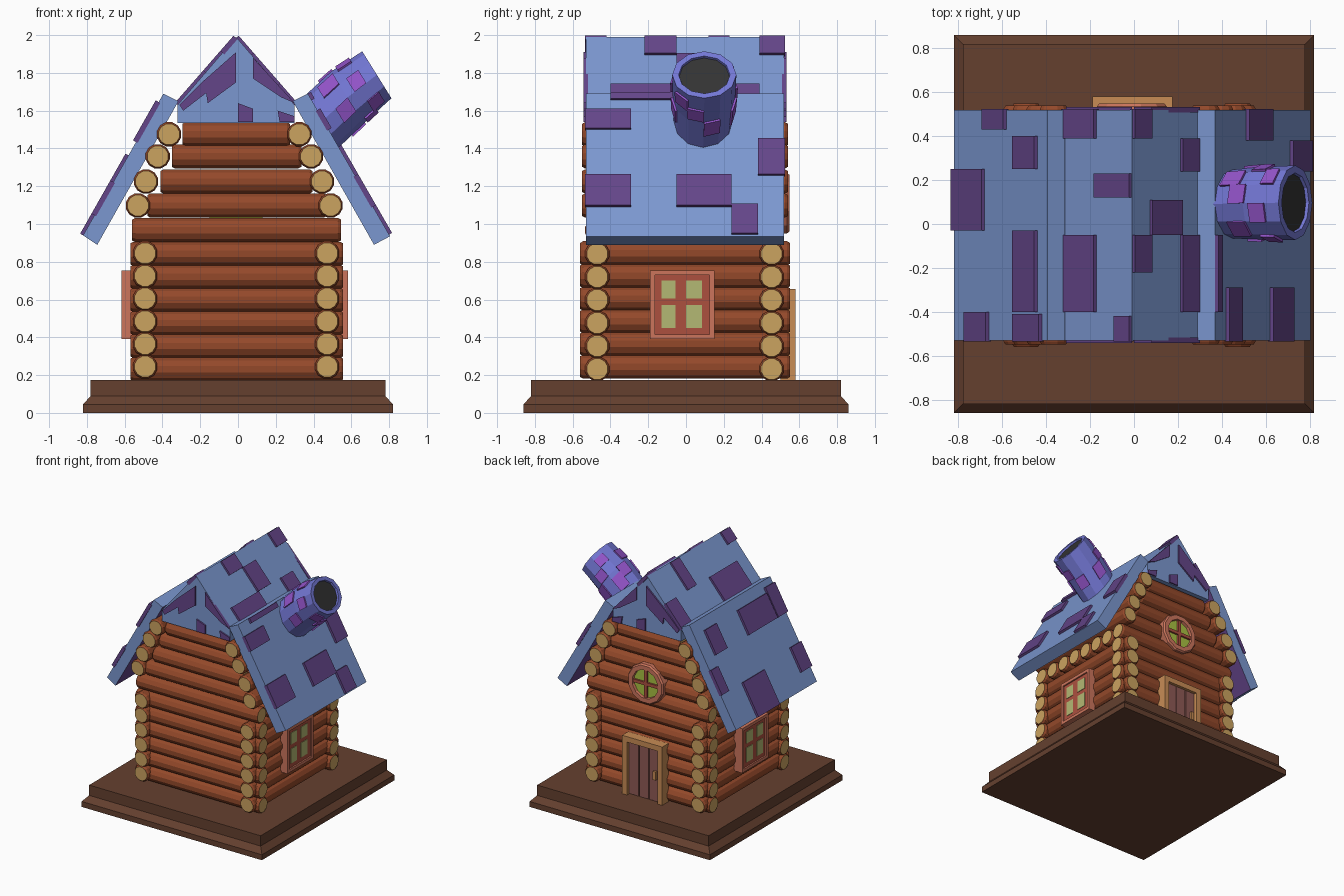
import bpy, bmesh
from math import sin, cos, pi
from mathutils import Vector as V

if "Cube" in bpy.data.objects:
    bpy.data.objects.remove(bpy.data.objects["Cube"])


def mat(name, hexcode):
    m = bpy.data.materials.new(name)
    c = [int(hexcode[i:i + 2], 16) / 255 for i in (0, 2, 4)]
    m.diffuse_color = [((v + .055) / 1.055) ** 2.4 for v in c] + [1]
    m.use_nodes = True
    m.node_tree.nodes["Principled BSDF"].inputs["Base Color"].default_value = m.diffuse_color
    return m


BARK, TAN, BASE = mat("bark", "94492A"), mat("cut_wood", "CBA360"), mat("base_wood", "65402F")
BLUE, PURPLE = mat("roof_blue", "7B97D0"), mat("roof_purple", "644589")
STONE, LILAC, SOOT = mat("chimney_blue", "7478D6"), mat("chimney_lilac", "9555CC"), mat("soot", "333333")
TRIM, RED, GLASS = mat("window_trim", "CC755C"), mat("window_red", "AC503F"), mat("glass", "B4B873")
OAK, PLANK, LIME = mat("door_frame", "C88C55"), mat("door_plank", "8F5A55"), mat("round_glass", "A9C042")


def finish(name, bm, *mats):
    bmesh.ops.recalc_face_normals(bm, faces=bm.faces)
    me = bpy.data.meshes.new(name)
    bm.to_mesh(me)
    bm.free()
    for m in mats:
        me.materials.append(m)
    ob = bpy.data.objects.new(name, me)
    bpy.context.collection.objects.link(ob)
    return ob


def loft(name, rings, *mats):
    """Skin rings of points; the two caps use the last material."""
    bm = bmesh.new()
    vs = [[bm.verts.new(p) for p in r] for r in rings]
    n = len(rings[0])
    for a, b in zip(vs, vs[1:]):
        for i in range(n):
            bm.faces.new((a[i], a[(i + 1) % n], b[(i + 1) % n], b[i]))
    for r in (vs[0], vs[-1]):
        bm.faces.new(r).material_index = len(mats) - 1
    return finish(name, bm, *mats)


def prism(name, pts, y0, y1, m):
    """Extrude an xz profile along y."""
    return loft(name, [[(x, y, z) for x, z in pts] for y in (y0, y1)], m)


def box(name, x0, x1, y0, y1, z0, z1, m):
    return prism(name, [(x0, z0), (x1, z0), (x1, z1), (x0, z1)], y0, y1, m)


def log(name, axis, lo, hi, other, z, r=.066):
    """Chamfered 12-sided log along axis x or y with pale cut ends."""
    rings = []
    for t, k in ((lo, r - .009), (lo + .015, r), (hi - .015, r), (hi, r - .009)):
        ring = []
        for i in range(12):
            a = (i + .5) * pi / 6
            p, q = other + k * cos(a), z + k * sin(a)
            ring.append((t, p, q) if axis == 'x' else (p, t, q))
        rings.append(ring)
    return loft(name, rings, BARK, TAN)


# Stepped plinth
loft("base", [[(sx * w, sy * d, z) for sx, sy in ((-1, -1), (1, -1), (1, 1), (-1, 1))]
              for w, d, z in ((.82, .86, 0), (.82, .86, .045), (.78, .82, .09), (.78, .82, .175))], BASE)

# Log walls
for i in range(6):
    for y in (-.47, .453):
        log("end_wall_log", 'x', -.57, .557, y, .232 + i * .122)
    for x in (-.492, .472):
        log("side_wall_log", 'y', -.56, .55, x, .245 + i * .12)

# Row of ceiling beams whose ends show under the eaves
for i in range(8):
    log("ceiling_beam", 'x', -.56, .545, -.47 + i * .923 / 7, .968)

# Stepped gable logs and the purlins closing each step
for z, x0, x1, p0, p1 in ((1.098, -.48, .47, -.53, .49), (1.225, -.41, .395, -.487, .445),
                          (1.358, -.35, .335, -.425, .387), (1.475, -.295, .275, -.365, .325)):
    for y in (-.47, .453):
        log("gable_log", 'x', x0, x1, y, z)
    for x in (p0, p1):
        log("purlin", 'y', -.55, .54, x, z)

# Roof cap and the two lower slabs
Y0, Y1 = -.53, .52
prism("roof_cap", [(-.01, 1.99), (-.32, 1.63), (-.32, 1.535), (.3, 1.535), (.3, 1.63)], Y0, Y1, BLUE)
slabs = {"left": [(-.395, 1.69), (-.82, .94), (-.745, .89), (-.315, 1.65)],
         "right": [(.37, 1.69), (.805, .935), (.72, .89), (.29, 1.65)]}
for side, q in slabs.items():
    ob = prism(side + "_roof_slab", q, Y0, Y1, BLUE)
    ob.data.materials.append(PURPLE)
    for f in ob.data.polygons:      # underside
        if f.normal.z < -.3 and f.area > .6:
            f.material_index = 1


def shingles(name, top, bottom, rows):
    """Raised patches on a roof plane, given by x range and y range."""
    a, b = V(top), V(bottom)
    d = (b - a).normalized()
    n = V((-d.y, d.x))
    n = n if n.y > 0 else -n
    for x0, x1, y0, y1 in rows:
        p, q = (a + (b - a) * ((x - a.x) / (b.x - a.x)) for x in (x0, x1))
        prism(name, [p - n * .01, q - n * .01, q + n * .018, p + n * .018], y0, y1, PURPLE)


shingles("cap_shingle", (-.01, 1.985), (.3, 1.63), [
    (.21, .3, .24, .39), (.07, .21, -.05, .11), (-.01, .07, -.22, -.05),
    (.21, .3, -.4, -.05), (-.01, .07, .39, .525)])
shingles("cap_shingle", (-.01, 1.985), (-.32, 1.63), [
    (-.32, -.17, .39, .525), (-.17, -.01, .12, .23), (-.32, -.17, -.4, -.05), (-.08, -.01, -.535, -.42)])
shingles("right_shingle", slabs["right"][0], slabs["right"][1], [
    (.37, .39, -.4, -.05), (.42, .48, -.535, -.29), (.51, .62, .38, .525), (.62, .715, -.535, -.29),
    (.62, .715, -.05, .24), (.71, .8, .24, .38)])
shingles("left_shingle", slabs["left"][0], slabs["left"][1], [
    (-.82, -.68, -.03, .25), (-.68, -.58, .43, .525), (-.54, -.44, .25, .4), (-.54, -.44, -.4, -.03),
    (-.76, -.66, -.535, -.4), (-.54, -.42, -.535, -.41)])

# Patches on both gable triangles
for pts in ([(-.18, 1.76), (-.01, 1.91), (-.01, 1.75), (-.16, 1.64)],
            [(-.31, 1.63), (-.18, 1.76), (-.16, 1.7), (-.29, 1.6)],
            [(.08, 1.88), (.3, 1.64), (.23, 1.67), (.08, 1.77)],
            [(0, 1.54), (.08, 1.54), (.08, 1.61), (0, 1.64)],
            [(.21, 1.6), (.3, 1.57), (.3, 1.54), (.22, 1.54)]):
    for y in (Y0, Y1):
        prism("gable_patch", pts, y - .012, y + .012, PURPLE)

# Leaning chimney
U, N, SIDES = V((.53, 0, -.85)), V((.85, 0, .53)), 12
STATIONS = [((.42, .09, 1.52), .155, .165), ((.58, .095, 1.67), .165, .162), ((.735, .097, 1.79), .17, .146)]


def chimney_pt(t, a, k=1.0):
    i = min(int(t * 2), 1)
    f = t * 2 - i
    (c0, y0, u0), (c1, y1, u1) = STATIONS[i:i + 2]
    c = V(c0).lerp(V(c1), f)
    return c + V((0, 1, 0)) * cos(a) * k * (y0 + (y1 - y0) * f) + U * sin(a) * k * (u0 + (u1 - u0) * f)


def chimney_ring(t, k=1.0, sink=0.0):
    return [chimney_pt(t, 2 * pi * i / SIDES, k) - N * sink for i in range(SIDES)]


loft("chimney", [chimney_ring(0), chimney_ring(.5), chimney_ring(1), chimney_ring(1, .8),
                 chimney_ring(1, .78, .015)], STONE, SOOT)
for t0, t1, s in ((.25, .5, 0), (.3, .52, 2), (.55, .75, 3), (.3, .5, 5), (.62, .82, 6), (.25, .5, 7),
                  (.58, .8, 8), (.72, .9, 10), (.3, .52, 9), (.5, .7, 11), (.15, .42, 10), (.7, .9, 4)):
    a0, a1 = 2 * pi * s / SIDES, 2 * pi * (s + 1) / SIDES
    loft("chimney_brick", [[chimney_pt(t, a, k) for t, a in ((t0, a0), (t1, a0), (t1, a1), (t0, a1))]
                           for k in (.97, 1.07)], LILAC)

# Side windows: red panel, raised trim, four panes
for wall, face, name in ((.52, .57, "right_window"), (-.54, -.605, "left_window")):
    s = .012 if face > 0 else -.012
    box(name + "_panel", wall, face, -.18, .14, .4, .745, RED)
    for y0, y1, z0, z1 in ((-.19, -.165, .39, .755), (.125, .15, .39, .755),
                           (-.165, .125, .39, .415), (-.165, .125, .73, .755)):
        box(name + "_trim", wall, face + s, y0, y1, z0, z1, TRIM)
    for y0, y1 in ((-.13, -.055), (0, .085)):
        for z0, z1 in ((.45, .57), (.605, .7)):
            box(name + "_pane", wall, face + s / 3, y0, y1, z0, z1, GLASS)

# Back door: frame, planks, handle
for x0, x1, z0, z1 in ((-.19, -.145, .175, .62), (.13, .175, .175, .62), (-.19, .175, .61, .655)):
    box("door_frame", x0, x1, .5, .58, z0, z1, OAK)
box("door_back", -.15, .135, .5, .54, .175, .62, BARK)
for x in (-.143, -.05, .043):
    box("door_plank", x, x + .084, .5, .556, .18, .61, PLANK)
box("door_handle", -.125, -.1, .55, .575, .36, .43, OAK)

# Round gable window on the back
C = V((-.01, 0, 1.11))


def disc(r, y):
    return [(C.x + r * cos((i + .5) * pi / 6), y, C.z + r * sin((i + .5) * pi / 6)) for i in range(12)]


loft("round_window_frame", [disc(.165, .46), disc(.165, .535), disc(.155, .548), disc(.118, .548),
                            disc(.115, .525)], TRIM, LIME)
box("round_window_bar", C.x - .013, C.x + .013, .5, .54, C.z - .12, C.z + .12, RED)
box("round_window_bar", C.x - .12, C.x + .12, .5, .54, C.z - .013, C.z + .013, RED)
